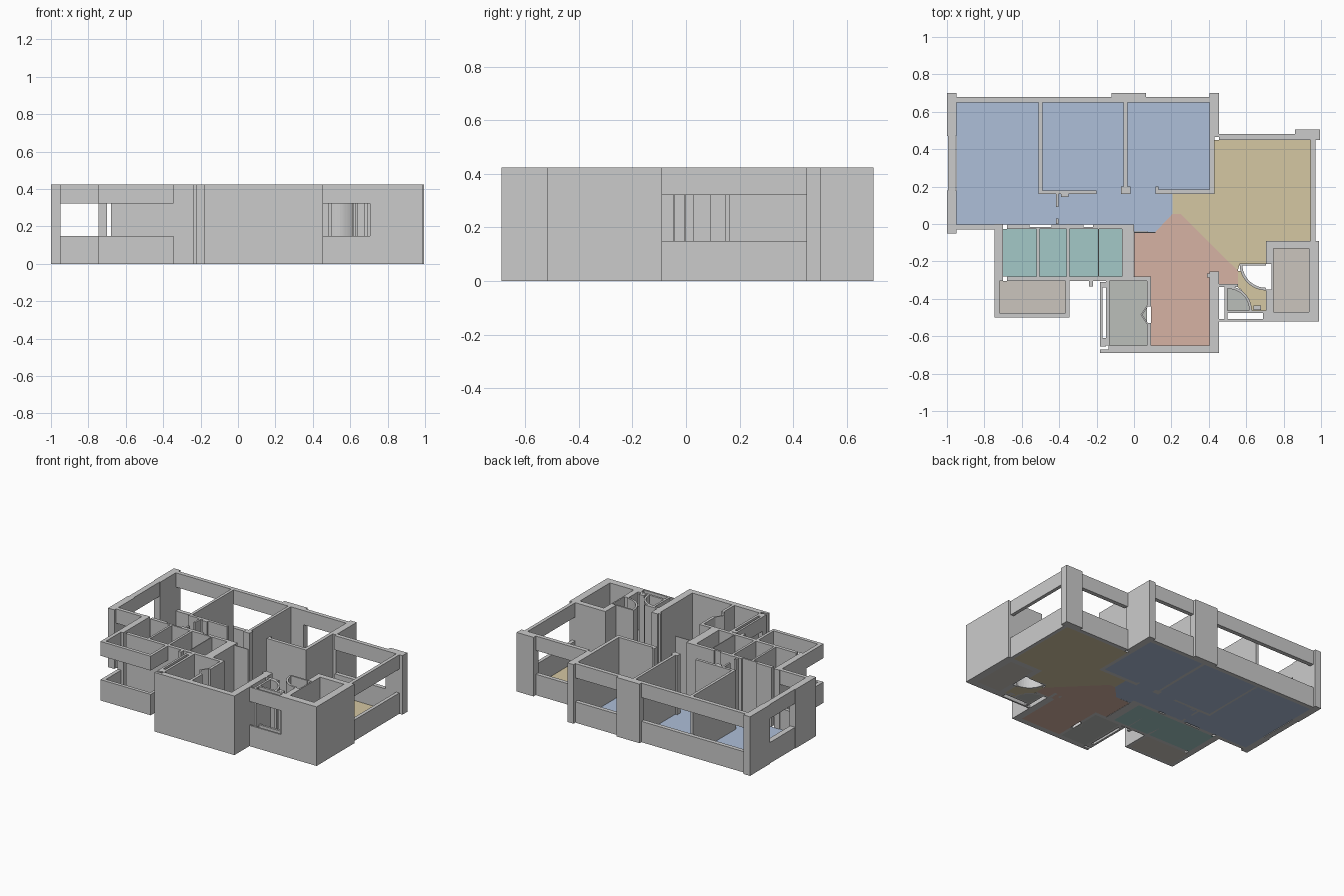
import bpy, bmesh, math

H, SILL, HEAD = 0.425, 0.15, 0.322   # wall height, window sill, window head


def finish(name, bm, color=None):
    me = bpy.data.meshes.new(name)
    bm.to_mesh(me)
    bm.free()
    ob = bpy.data.objects.new(name, me)
    bpy.context.collection.objects.link(ob)
    if color:
        m = bpy.data.materials.new(name + "_paint")
        m.diffuse_color = (*color, 1)
        me.materials.append(m)
    return ob


def prism(bm, pts, z0=0, z1=H):
    lo = [bm.verts.new((x, y, z0)) for x, y in pts]
    hi = [bm.verts.new((x, y, z1)) for x, y in pts]
    bm.faces.new(lo[::-1])
    bm.faces.new(hi)
    n = len(pts)
    for i in range(n):
        j = (i + 1) % n
        bm.faces.new((lo[i], lo[j], hi[j], hi[i]))


def rect(x0, x1, y0, y1):
    return [(x0, y0), (x1, y0), (x1, y1), (x0, y1)]


def walls(name, *boxes):
    bm = bmesh.new()
    for b in boxes:
        prism(bm, rect(*b))
    return finish(name, bm)


def window(name, *boxes):
    # sill wall below and lintel above an open band
    bm = bmesh.new()
    for b in boxes:
        prism(bm, rect(*b), 0, SILL)
        prism(bm, rect(*b), HEAD, H)
    return finish(name, bm)


def arc_wall(name, cx, cy, r, a0, a1, t=0.014, n=12):
    angs = [math.radians(a0 + (a1 - a0) * i / n) for i in range(n + 1)]
    pts = [(cx + r * math.cos(a), cy + r * math.sin(a)) for a in angs]
    pts += [(cx + (r - t) * math.cos(a), cy + (r - t) * math.sin(a)) for a in angs[::-1]]
    bm = bmesh.new()
    prism(bm, pts)
    finish(name, bm)


def floor(name, color, *polys):
    bm = bmesh.new()
    for p in polys:
        bm.faces.new([bm.verts.new((x, y, 0.0)) for x, y in p])
    finish(name, bm, color)


# Bedroom wing: outer columns, west wall and windows
walls("west_wall", (-1, -0.95, -0.05, 0.18), (-1, -0.95, 0.47, 0.70))
window("west_window", (-0.995, -0.955, 0.18, 0.47))
walls("north_pier", (-0.12, 0.065, 0.65, 0.70))
walls("north_corner_column", (0.405, 0.455, 0.465, 0.70), (0.405, 0.43, 0.16, 0.465))
window("north_windows", (-0.95, -0.12, 0.65, 0.68), (0.065, 0.405, 0.65, 0.68))
window("bedroom_south_window", (-0.95, -0.745, -0.03, -0.003))

# Bedroom partitions and door jambs
walls("bedroom_partitions",
      (-0.51, -0.49, 0.16, 0.65), (-0.49, -0.2, 0.16, 0.18),
      (-0.055, -0.035, 0.2, 0.65), (-0.07, -0.02, 0.16, 0.2),
      (0.115, 0.405, 0.16, 0.185), (0.115, 0.13, 0.185, 0.2),
      (-0.39, -0.35, 0.145, 0.16))
walls("hall_jambs", (-0.418, -0.405, 0.09, 0.16), (-0.418, -0.405, 0.0, 0.03))

# Living room: north window, corner pier, long east window
window("living_north_window", (0.455, 0.86, 0.45, 0.48))
walls("northeast_column", (0.86, 0.995, 0.45, 0.505))
window("living_east_window", (0.945, 0.97, -0.1, 0.45))

# Utility shaft at the southeast corner, with door opening
walls("southeast_shaft",
      (0.705, 0.99, -0.13, -0.09), (0.935, 0.99, -0.52, -0.13),
      (0.705, 0.935, -0.52, -0.47), (0.705, 0.745, -0.215, -0.13),
      (0.735, 0.745, -0.35, -0.215), (0.705, 0.745, -0.47, -0.35))

# Small bathroom: window, side wall, curved shower and door swing
window("bath_window", (0.455, 0.705, -0.52, -0.508), (0.485, 0.705, -0.477, -0.462))
walls("bath_partitions", (0.485, 0.5, -0.508, -0.335), (0.455, 0.555, -0.337, -0.322),
      (0.69, 0.705, -0.508, -0.477), (0.64, 0.68, -0.46, -0.435))
arc_wall("shower_screen", 0.50, -0.462, 0.13, 0, 90)
arc_wall("door_swing", 0.705, -0.215, 0.14, 180, 270)
walls("door_leaf", (0.565, 0.705, -0.222, -0.21))

# Entry hall and kitchen
walls("entry_east_wall", (0.405, 0.455, -0.65, -0.255), (0.39, 0.405, -0.285, -0.265))
walls("entry_south_wall", (-0.135, 0.455, -0.69, -0.65))
walls("kitchen_partition", (0.07, 0.09, -0.44, -0.285), (0.07, 0.09, -0.65, -0.53))
bm = bmesh.new()
for s in (1, -1):   # folding door leaves
    prism(bm, [(0.035, -0.485), (0.045, -0.485), (0.078, -0.485 + s * 0.05),
               (0.068, -0.485 + s * 0.05)][::s])
finish("folding_door", bm)
walls("kitchen_west_wall", (-0.15, -0.132, -0.65, -0.305))
window("kitchen_west_window", (-0.183, -0.168, -0.61, -0.34))
walls("kitchen_corner_posts", (-0.183, -0.135, -0.69, -0.67), (-0.183, -0.15, -0.655, -0.61),
      (-0.183, -0.15, -0.34, -0.31), (-0.24, -0.22, -0.335, -0.305))

# Bathroom block: outer walls and partitions
walls("bathroom_walls",
      (-0.745, -0.70, -0.305, 0.0), (-0.68, -0.56, -0.028, -0.003),
      (-0.56, -0.44, -0.028, -0.015), (-0.44, -0.27, -0.028, -0.003),
      (-0.22, -0.065, -0.028, -0.003), (-0.27, -0.22, -0.028, -0.015),
      (-0.065, -0.002, -0.305, -0.003),
      (-0.68, -0.065, -0.305, -0.28), (-0.002, 0.09, -0.305, -0.28),
      (-0.52, -0.505, -0.28, -0.028), (-0.362, -0.345, -0.28, 0.0),
      (-0.193, -0.187, -0.28, -0.028))
walls("hall_step", (-0.04, 0.0, -0.04, -0.003), (0.0, 0.115, -0.048, -0.042))

# Southwest balcony: parapet below, band above
window("balcony", (-0.745, -0.718, -0.475, -0.305), (-0.365, -0.345, -0.475, -0.305),
       (-0.745, -0.345, -0.50, -0.475))

# Coloured floors
floor("bedroom_floor", (0.42, 0.52, 0.69),
      [(-0.95, -0.003), (-0.06, -0.003), (-0.04, -0.04), (0.115, -0.042), (0.205, 0.053),
       (0.205, 0.16), (0.405, 0.16), (0.405, 0.65), (-0.95, 0.65)])
floor("living_floor", (0.66, 0.57, 0.36),
      [(0.205, 0.16), (0.205, 0.053), (0.25, 0.053), (0.555, -0.25), (0.565, -0.215),
       (0.705, -0.215), (0.705, -0.09), (0.945, -0.09), (0.945, 0.45), (0.43, 0.45), (0.43, 0.16)],
      [(0.555, -0.25), (0.57, -0.25), (0.607, -0.315), (0.705, -0.355), (0.705, -0.462),
       (0.63, -0.462), (0.592, -0.37), (0.555, -0.337)])
floor("entry_floor", (0.67, 0.45, 0.37),
      [(0.0, -0.042), (0.115, -0.042), (0.205, 0.053), (0.25, 0.053), (0.555, -0.25),
       (0.555, -0.322), (0.405, -0.322), (0.405, -0.65), (0.09, -0.65), (0.09, -0.28), (0.0, -0.28)])
floor("bathroom_floor", (0.37, 0.58, 0.57), rect(-0.70, -0.065, -0.28, -0.028))
floor("balcony_floor", (0.60, 0.56, 0.51), rect(-0.718, -0.365, -0.475, -0.305))
floor("shaft_floor", (0.60, 0.56, 0.51), rect(0.745, 0.935, -0.47, -0.13))
floor("kitchen_floor", (0.50, 0.52, 0.49), rect(-0.132, 0.07, -0.65, -0.305))
floor("shower_floor", (0.50, 0.52, 0.49),
      [(0.5, -0.462)] + [(0.5 + 0.12 * math.cos(a * math.pi / 16), -0.462 + 0.12 * math.sin(a * math.pi / 16))
                         for a in range(9)])
